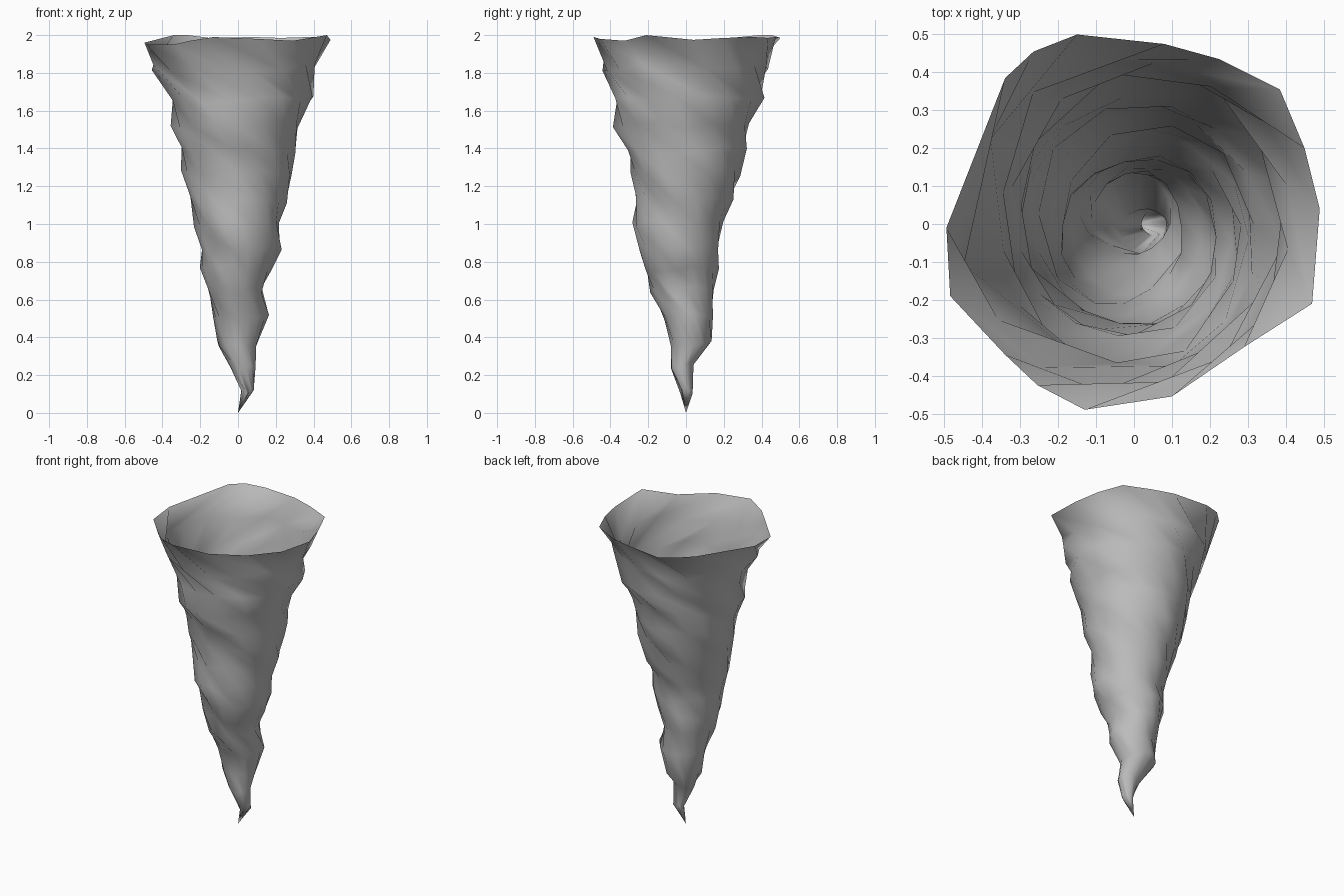
import bpy, bmesh, math, random

if "Cube" in bpy.data.objects:
    bpy.data.objects.remove(bpy.data.objects["Cube"], do_unlink=True)

random.seed(4)
SIDES = 16
TWIST = -4.5  # radians per unit of height

# Funnel profile: height, x min, x max, y min, y max
RINGS = [
    (0.12, 0.02, 0.085, -0.03, 0.035), (0.25, -0.04, 0.095, -0.08, 0.04),
    (0.37, -0.11, 0.10, -0.08, 0.14), (0.51, -0.13, 0.165, -0.12, 0.14),
    (0.65, -0.16, 0.13, -0.19, 0.15), (0.77, -0.20, 0.18, -0.22, 0.17),
    (0.88, -0.20, 0.23, -0.25, 0.17), (1.00, -0.23, 0.22, -0.29, 0.20),
    (1.13, -0.26, 0.26, -0.27, 0.25), (1.27, -0.30, 0.29, -0.30, 0.29),
    (1.39, -0.31, 0.31, -0.31, 0.32), (1.52, -0.35, 0.33, -0.38, 0.34),
    (1.66, -0.36, 0.40, -0.38, 0.41), (1.83, -0.45, 0.42, -0.44, 0.44),
]
# Uneven rim, counter-clockwise from +x
RIM = [
    (0.49, 0.04, 1.975), (0.45, 0.20, 1.985), (0.385, 0.355, 1.99), (0.225, 0.435, 1.985),
    (0.08, 0.475, 1.99), (-0.15, 0.50, 1.985), (-0.265, 0.455, 2.0), (-0.34, 0.385, 2.0),
    (-0.495, -0.01, 1.96), (-0.485, -0.19, 1.95), (-0.34, -0.345, 1.95), (-0.255, -0.425, 1.97),
    (-0.13, -0.49, 1.99), (0.10, -0.455, 1.98), (0.29, -0.325, 1.97), (0.47, -0.21, 2.0),
]

# Each column keeps its own bulge, so the ridges spiral with the twist
bulge = [0.025 * math.cos(math.tau * 5 * k / SIDES) + random.uniform(-0.01, 0.01)
         for k in range(SIDES)]

bm = bmesh.new()
tip = bm.verts.new((0, 0, 0))
rows = []
for z, x0, x1, y0, y1 in RINGS:
    row = []
    for k in range(SIDES):
        a = math.tau * k / SIDES + TWIST * (z - 1.97)
        r = 0.995 + bulge[k] + random.uniform(-0.015, 0.015)
        row.append(bm.verts.new(((x0 + x1) / 2 + (x1 - x0) / 2 * r * math.cos(a),
                                 (y0 + y1) / 2 + (y1 - y0) / 2 * r * math.sin(a),
                                 z + random.uniform(-0.02, 0.02))))
    rows.append(row)
rows.append([bm.verts.new(p) for p in RIM])

# Skin of the funnel, split along the spiral
for k in range(SIDES):
    n = (k + 1) % SIDES
    bm.faces.new((tip, rows[0][n], rows[0][k]))
    for low, high in zip(rows, rows[1:]):
        bm.faces.new((low[k], low[n], high[n]))
        bm.faces.new((low[k], high[n], high[k]))

mesh = bpy.data.meshes.new("funnel")
bm.to_mesh(mesh)
bm.free()
mesh.shade_smooth()
funnel = bpy.data.objects.new("funnel", mesh)
bpy.context.collection.objects.link(funnel)

# Plain grey
mat = bpy.data.materials.new("storm grey")
mat.use_nodes = True
color = (0.5, 0.5, 0.5, 1)
mat.diffuse_color = color
mat.node_tree.nodes["Principled BSDF"].inputs["Base Color"].default_value = color
mesh.materials.append(mat)
